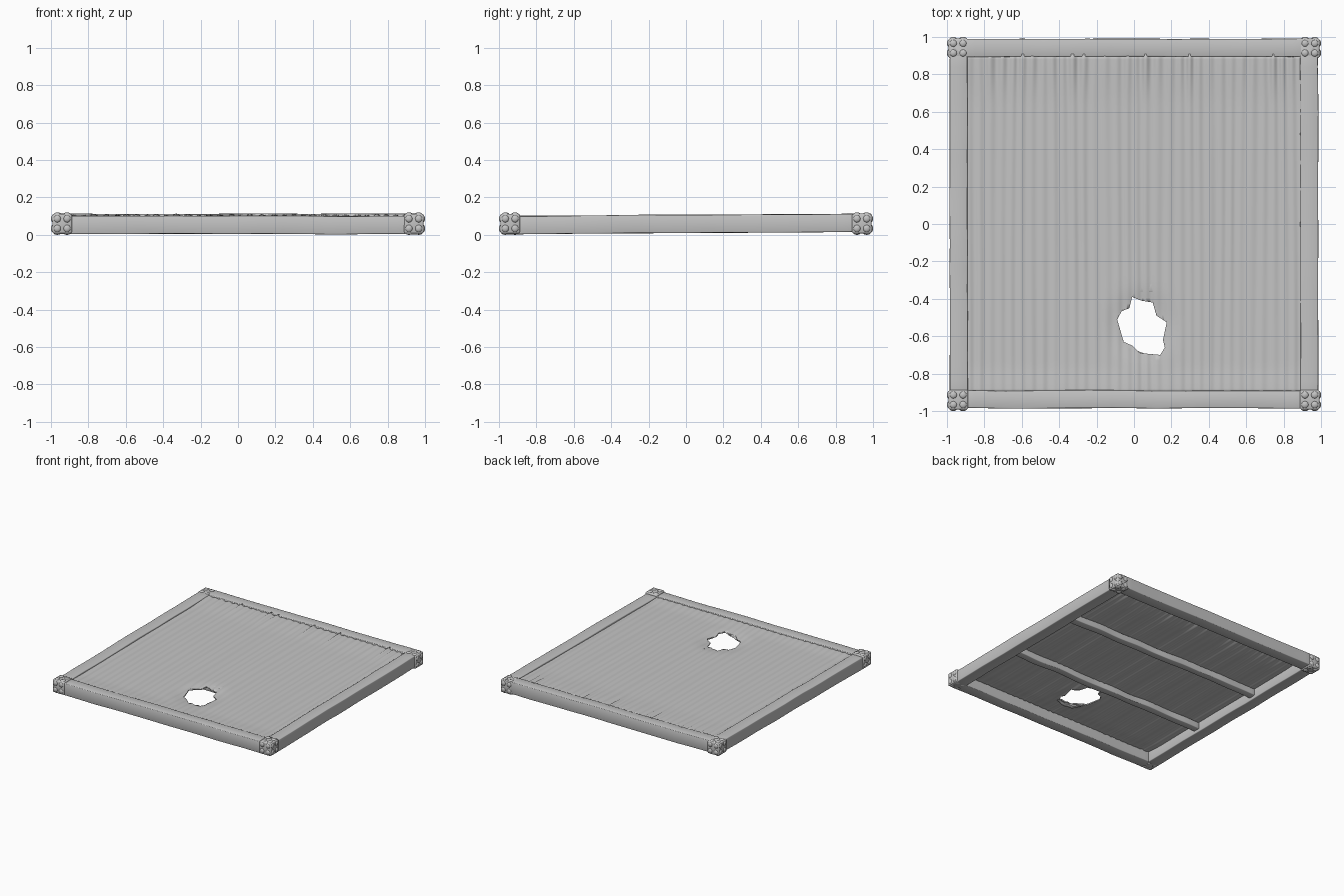
import bpy, bmesh, math
from mathutils import Vector, noise

if "Cube" in bpy.data.objects:
    bpy.data.objects.remove(bpy.data.objects["Cube"], do_unlink=True)

grey = (0.55, 0.55, 0.55, 1)
steel = bpy.data.materials.new("worn grey steel")
steel.use_nodes = True
steel.diffuse_color = grey
steel.node_tree.nodes["Principled BSDF"].inputs["Base Color"].default_value = grey


def add_object(name, bm, angle=35):
    mesh = bpy.data.meshes.new(name)
    bmesh.ops.recalc_face_normals(bm, faces=bm.faces)
    bm.to_mesh(mesh)
    bm.free()
    ob = bpy.data.objects.new(name, mesh)
    bpy.context.collection.objects.link(ob)
    mesh.materials.append(steel)
    bpy.ops.object.select_all(action="DESELECT")
    ob.select_set(True)
    bpy.context.view_layer.objects.active = ob
    bpy.ops.object.shade_smooth_by_angle(angle=math.radians(angle))
    return ob


def smoothstep(a, b, v):
    t = min(max((v - a) / (b - a), 0), 1)
    return t * t * (3 - 2 * t)


def tilt(y):
    # The frame rises a little towards the back
    return 0.006 * y


def bar(name, lo, hi, dent=0.004, cuts=16):
    """Bevelled bar between two corners, lightly battered along its length."""
    lo, hi = Vector(lo), Vector(hi)
    size, mid = hi - lo, (lo + hi) / 2
    axis = 0 if size.x > size.y else 1
    bm = bmesh.new()
    bmesh.ops.create_cube(bm, size=1)
    for v in bm.verts:
        v.co = mid + Vector(c * s for c, s in zip(v.co, size))
    bmesh.ops.bevel(bm, geom=bm.edges[:], offset=0.005, segments=2, affect="EDGES", profile=0.5)
    for i in range(1, cuts):
        point = lo.copy()
        point[axis] += size[axis] * i / cuts
        normal = Vector((axis == 0, axis == 1, 0))
        bmesh.ops.bisect_plane(bm, geom=bm.verts[:] + bm.edges[:] + bm.faces[:],
                               plane_co=point, plane_no=normal)
    for v in bm.verts:
        n = noise.noise_vector(v.co * 4)
        v.co += Vector((n.x, n.y, n.z)) * dent
        v.co.z += tilt(v.co.y)
    return add_object(name, bm, 50)


# Outer frame
bar("front_rail", (-0.97, -0.985, 0.01), (0.97, -0.89, 0.107))
bar("back_rail", (-0.97, 0.895, 0.01), (0.97, 0.99, 0.107))
bar("left_rail", (0.89, -0.96, 0.01), (0.985, 0.96, 0.107))
bar("right_rail", (-0.985, -0.96, 0.01), (-0.89, 0.96, 0.107))

# Cross braces under the sheet
for name, y in (("front_brace", -0.33), ("back_brace", 0.32)):
    bar(name, (-0.9, y - 0.03, 0.035), (0.9, y + 0.03, 0.085), 0.01, 40)

# Corner brackets with four domed rivets on each exposed face
for sx, xname in ((1, "left"), (-1, "right")):
    for sy, yname in ((-1, "front"), (1, "back")):
        bm = bmesh.new()
        bmesh.ops.create_cube(bm, size=0.104)
        bmesh.ops.bevel(bm, geom=bm.edges[:], offset=0.008, segments=2, affect="EDGES", profile=0.5)
        for axis, sides in ((0, (sx,)), (1, (sy,)), (2, (-1, 1))):
            for side in sides:
                for a in (-1, 1):
                    for b in (-1, 1):
                        pos = [a * 0.026, b * 0.026]
                        pos.insert(axis, side * 0.049)
                        made = bmesh.ops.create_uvsphere(bm, u_segments=12, v_segments=8, radius=0.02)
                        for v in made["verts"]:
                            v.co[axis] *= 0.55
                            v.co += Vector(pos)
        bmesh.ops.translate(bm, verts=bm.verts[:], vec=(sx * 0.94, sy * 0.94, 0.06))
        add_object(f"{yname}_{xname}_bracket", bm, 50)

# Corrugated sheet: uneven ridges front to back, sagging, dented around the hole
hole = Vector((0.04, -0.55))


def sheet_height(x, y):
    wobble = noise.noise(Vector((x * 6, y * 0.5, 0)))
    ridge = math.sin(x * 2 * math.pi / 0.056 + 2 * wobble)
    strength = 0.0022 + 0.0015 * noise.noise(Vector((x * 9, y * 0.8, 5)))
    back = smoothstep(0.62, 0.9, y)
    front = smoothstep(-0.75, -0.9, y)
    z = 0.094 + strength * ridge * (1 + back) + tilt(y)
    z += 0.002 * noise.noise(Vector((x * 14, y * 0.9, 2)))
    z += 0.006 * front + back * (0.006 + 0.008 * noise.noise(Vector((x * 25, 0, 9))))
    d = (Vector((x, y)) - hole).length
    return z - 0.014 * math.exp(-((d / 0.17) ** 4))


bm = bmesh.new()
bmesh.ops.create_grid(bm, x_segments=256, y_segments=60, size=0.91)
for v in bm.verts:
    v.co.z = sheet_height(v.co.x, v.co.y)
sheet = add_object("corrugated_sheet", bm, 60)
thick = sheet.modifiers.new("thickness", "SOLIDIFY")
thick.thickness = 0.009
thick.offset = -1

# Torn hole
outline = [(-.01, -.39), (.04, -.41), (.10, -.42), (.12, -.49), (.175, -.525), (.155, -.62),
           (.165, -.66), (.14, -.70), (.03, -.69), (-.01, -.65), (-.055, -.63), (-.09, -.51),
           (-.065, -.465), (-.025, -.45)]
bm = bmesh.new()
face = bm.faces.new([bm.verts.new((x, y, -0.1)) for x, y in outline])
top = bmesh.ops.extrude_face_region(bm, geom=[face])["geom"]
bmesh.ops.translate(bm, verts=[g for g in top if isinstance(g, bmesh.types.BMVert)], vec=(0, 0, 0.4))
cutter = add_object("hole_cutter", bm)
cutter.hide_render = True
cut = sheet.modifiers.new("hole", "BOOLEAN")
cut.operation = "DIFFERENCE"
cut.solver = "EXACT"
cut.object = cutter
bpy.ops.object.select_all(action="DESELECT")
sheet.select_set(True)
bpy.context.view_layer.objects.active = sheet
for mod in [m.name for m in sheet.modifiers if m.type in {"SOLIDIFY", "BOOLEAN"}]:
    bpy.ops.object.modifier_apply(modifier=mod)
bpy.data.objects.remove(cutter, do_unlink=True)

# Curled lip of torn metal hanging at the front of the hole
bm = bmesh.new()
steps = 10
rows = []
for i in range(steps + 1):
    t = i / steps
    x = -0.05 + 0.2 * t
    y = -0.64 - 0.06 * math.sin(math.pi * min(t * 1.2, 1) / 2)
    drop = 0.03 * math.sin(math.pi * t) * (1 + 0.4 * noise.noise(Vector((x * 30, 0, 0))))
    base = sheet_height(x, y) - 0.004
    rows.append([bm.verts.new((x, y - 0.012, base)),
                 bm.verts.new((x, y - 0.006, base - drop * 0.6)),
                 bm.verts.new((x, y - 0.022, base - drop))])
for r, s in zip(rows, rows[1:]):
    for k in range(2):
        bm.faces.new((r[k], s[k], s[k + 1], r[k + 1]))
lip = add_object("torn_lip", bm, 60)
lip.modifiers.new("thickness", "SOLIDIFY").thickness = 0.004
